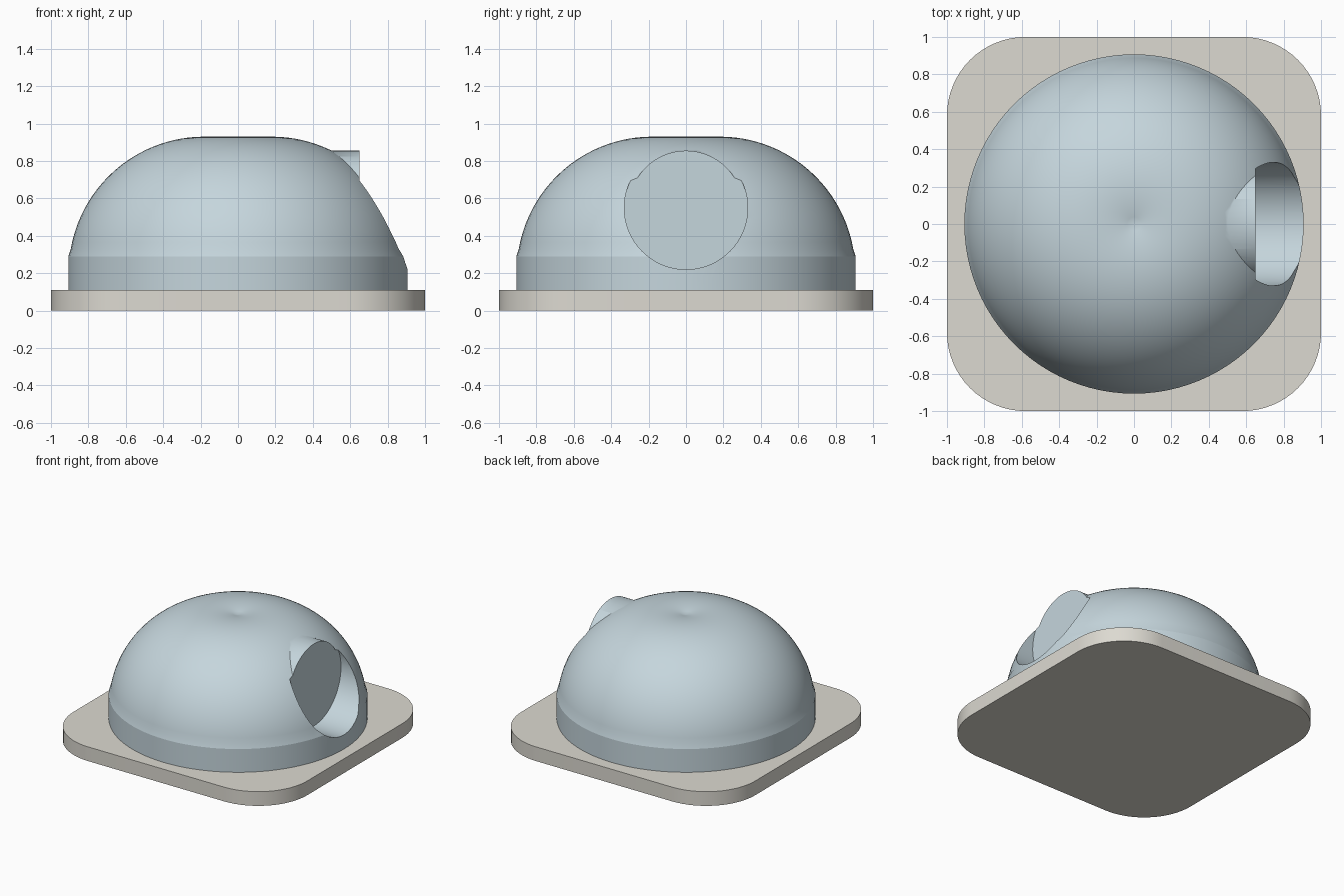
import bpy, bmesh, math
from mathutils import Matrix

cube = bpy.data.objects.get("Cube")
if cube:
    bpy.data.objects.remove(cube, do_unlink=True)

BASE_TOP, WALL_TOP, WALL_R = 0.11, 0.29, 0.907


def material(name, rgb):
    mat = bpy.data.materials.new(name)
    mat.use_nodes = True
    mat.diffuse_color = (*rgb, 1)
    mat.node_tree.nodes["Principled BSDF"].inputs["Base Color"].default_value = (*rgb, 1)
    return mat


def add_object(name, bm, mat):
    bmesh.ops.recalc_face_normals(bm, faces=bm.faces)
    mesh = bpy.data.meshes.new(name)
    bm.to_mesh(mesh)
    bm.free()
    mesh.materials.append(mat)
    obj = bpy.data.objects.new(name, mesh)
    bpy.context.collection.objects.link(obj)
    return obj


def select_only(obj):
    bpy.ops.object.select_all(action="DESELECT")
    obj.select_set(True)
    bpy.context.view_layer.objects.active = obj


def x_cylinder(name, radius, x0, x1, z, mat):
    bm = bmesh.new()
    place = Matrix.Translation(((x0 + x1) / 2, 0, z)) @ Matrix.Rotation(math.pi / 2, 4, "Y")
    bmesh.ops.create_cone(bm, cap_ends=True, segments=96, radius1=radius,
                          radius2=radius, depth=x1 - x0, matrix=place)
    return add_object(name, bm, mat)


def combine(obj, tool, operation):
    mod = obj.modifiers.new(operation.lower(), "BOOLEAN")
    mod.operation, mod.object, mod.solver = operation, tool, "EXACT"
    select_only(obj)
    bpy.ops.object.modifier_apply(modifier=mod.name)
    bpy.data.objects.remove(tool, do_unlink=True)


def smooth(obj):
    select_only(obj)
    bpy.ops.object.shade_smooth_by_angle(angle=math.radians(35))


blue = material("pale blue grey", (0.56, 0.67, 0.72))
stone = material("warm light grey", (0.72, 0.70, 0.64))

# Base slab with rounded corners
bm = bmesh.new()
radius, steps = 0.42, 16
outline = []
for quarter, (sx, sy) in enumerate([(1, 1), (-1, 1), (-1, -1), (1, -1)]):
    for i in range(steps + 1):
        a = (quarter + i / steps) * math.pi / 2
        outline.append(bm.verts.new((sx * (1 - radius) + radius * math.cos(a),
                                     sy * (1 - radius) + radius * math.sin(a), 0)))
face = bm.faces.new(outline)
top = bmesh.ops.extrude_face_region(bm, geom=[face])["geom"]
bmesh.ops.translate(bm, vec=(0, 0, BASE_TOP),
                    verts=[v for v in top if isinstance(v, bmesh.types.BMVert)])
smooth(add_object("base", bm, stone))

# Dome: straight wall, then an arc that dips to a dimple on the axis
cr, cz, R = 0.18, 0.205, 0.725
start = math.asin((WALL_TOP - cz) / R)
end = math.acos(-cr / R)
profile = [(0, BASE_TOP), (WALL_R, BASE_TOP), (WALL_R, WALL_TOP)]
for i in range(1, 33):
    a = start + (end - start) * i / 32
    profile.append((max(0, cr + R * math.cos(a)), cz + R * math.sin(a)))
bm = bmesh.new()
verts = [bm.verts.new((r, 0, z)) for r, z in profile]
edges = [bm.edges.new(pair) for pair in zip(verts, verts[1:])]
bmesh.ops.spin(bm, geom=verts + edges, cent=(0, 0, 0), axis=(0, 0, 1),
               angle=math.tau, steps=96, use_merge=True)
bmesh.ops.remove_doubles(bm, verts=bm.verts, dist=0.0005)
dome = add_object("dome", bm, blue)

# Round side port: a plug through the shell, with a wider recess cut in front
combine(dome, x_cylinder("port_plug", 0.305, 0.3, 0.8, 0.55, blue), "UNION")
combine(dome, x_cylinder("port_recess", 0.33, 0.65, 1.2, 0.55, blue), "DIFFERENCE")
smooth(dome)

# Keep the crease between wall and dome crisp
for edge in dome.data.edges:
    if all(abs(dome.data.vertices[v].co.z - WALL_TOP) < 0.0005 for v in edge.vertices):
        edge.use_edge_sharp = True
